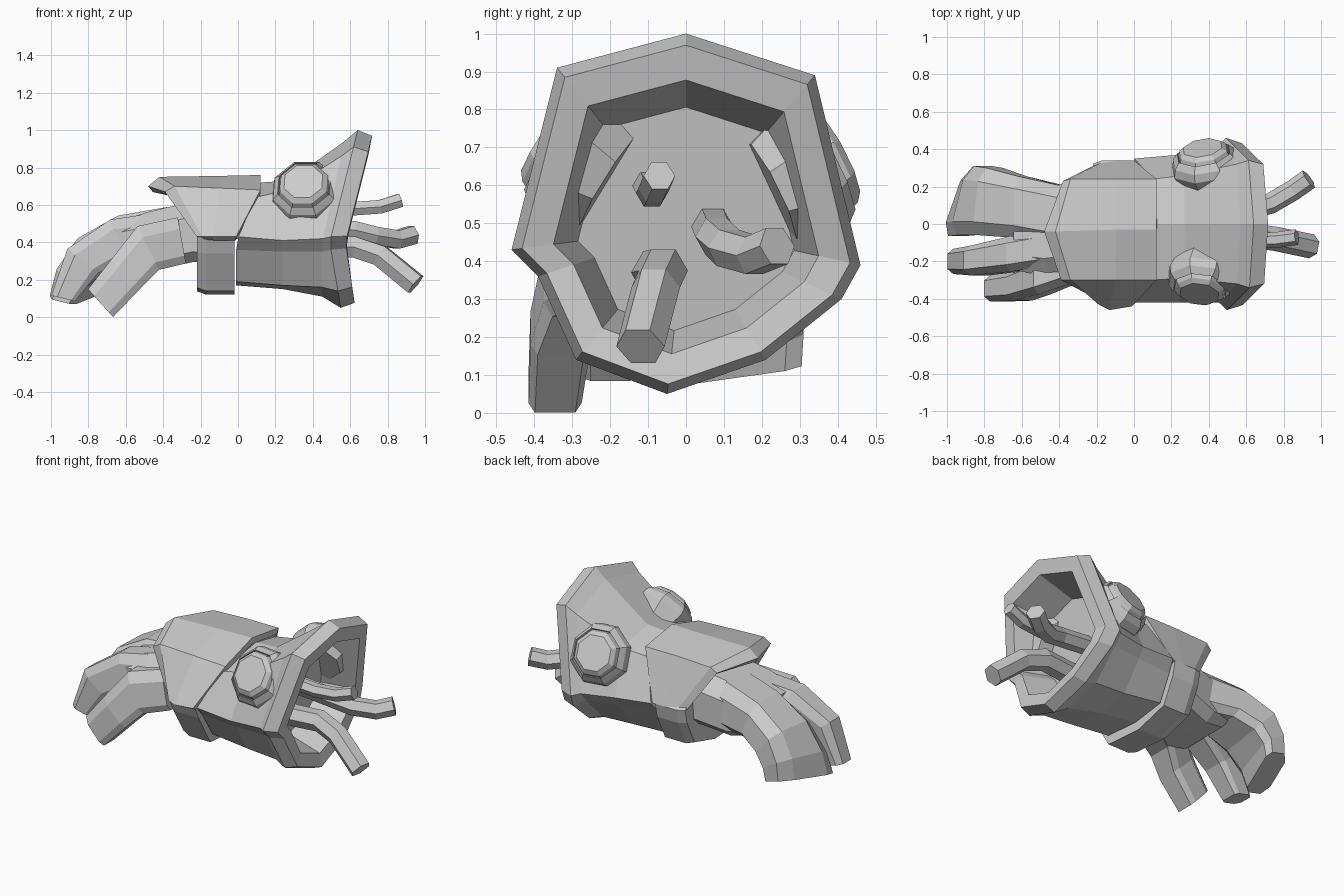
import bpy, bmesh
from math import sin, cos, pi, radians
from mathutils import Vector

if "Cube" in bpy.data.objects:
    bpy.data.objects.remove(bpy.data.objects["Cube"])


def make(name, verts, faces):
    me = bpy.data.meshes.new(name)
    bm = bmesh.new()
    vs = [bm.verts.new(v) for v in verts]
    for f in faces:
        bm.faces.new([vs[i] for i in f])
    bmesh.ops.recalc_face_normals(bm, faces=bm.faces)
    bm.to_mesh(me)
    bm.free()
    ob = bpy.data.objects.new(name, me)
    bpy.context.collection.objects.link(ob)
    return ob


def loft(name, rings):
    """Skin closed rings of equal point count and cap both ends."""
    n = len(rings[0])
    faces = [[i * n + j, i * n + (j + 1) % n, (i + 1) * n + (j + 1) % n, (i + 1) * n + j]
             for i in range(len(rings) - 1) for j in range(n)]
    faces.append(list(range(n)))
    faces.append([(len(rings) - 1) * n + j for j in range(n)])
    return make(name, [p for r in rings for p in r], faces)


def section(x0, k, pts, low=0):
    """Arm cross-section whose upper and lower halves lean along x."""
    return [(x0 + k * max(0, z - 0.4) + low * max(0, 0.4 - z), y, z) for y, z in pts]


def scaled(pts, s):
    return [(y * s, 0.49 + (z - 0.49) * s) for y, z in pts]


# Forearm sleeve with flared hollow cuff
wrist = [(0, .72), (.24, .66), (.35, .43), (.30, .36), (.22, .2), (0, .17),
         (-.24, .19), (-.35, .36), (-.42, .43), (-.30, .64)]
mid = [(0, .73), (.26, .68), (.37, .41), (.33, .35), (.20, .18), (-.02, .15),
       (-.25, .17), (-.36, .35), (-.42, .41), (-.29, .68)]
flare = [(0, .94), (.32, .84), (.42, .40), (.37, .34), (.20, .17), (-.04, .11),
         (-.26, .16), (-.36, .35), (-.42, .42), (-.32, .86)]
rim = [(0, 1.0), (.34, .89), (.46, .39), (.41, .30), (.21, .14), (-.05, .05),
       (-.29, .14), (-.39, .36), (-.46, .43), (-.34, .91)]
loft("flared_cuff", [
    section(-.01, .42, wrist), section(.24, .1, mid),
    section(.45, .22, flare), section(.49, .25, rim, .17),
    section(.575, .25, scaled(rim, .94), .15), section(.58, .25, scaled(rim, .76), .1),
    section(.38, .2, scaled(rim, .62))])

# Strap under the wrist
strap = [(0, .60), (.22, .56), (.34, .43), (.32, .34), (.24, .18), (.02, .12),
         (-.25, .14), (-.37, .34), (-.41, .43), (-.26, .56)]
loft("wrist_strap", [section(-.22, 0, scaled(strap, .95)), section(-.17, 0, strap),
                     section(-.02, 0, strap)])

# Hand guard plate over the back of the hand
rows = [
    [(-.22, -.39, .43), (-.39, -.30, .67), (-.48, -.04, .70), (-.38, .23, .68), (-.22, .31, .43)],
    [(-.19, -.43, .43), (-.34, -.30, .70), (-.42, -.04, .75), (-.34, .24, .71), (-.17, .33, .43)],
    [(-.13, -.46, .43), (-.10, -.30, .69), (-.10, -.03, .755), (-.10, .24, .72), (-.08, .34, .43)],
    [(-.01, -.44, .43), (.12, -.30, .68), (.12, -.03, .76), (.12, .24, .72), (.0, .34, .43)]]
guard = make("hand_guard", [p for r in rows for p in r],
             [[i * 5 + j, i * 5 + j + 1, i * 5 + j + 6, i * 5 + j + 5]
              for i in range(3) for j in range(4)])
if guard.data.polygons[5].normal.z < 0:
    guard.data.flip_normals()
sol = guard.modifiers.new("thickness", 'SOLIDIFY')
sol.thickness = 0.04
sol.offset = -1


def limb(name, stations):
    """Chamfered box sweep; station = x, y, z, width, height, pitch, skew."""
    rings = []
    for x, y, z, w, h, pitch, skew in stations:
        a = radians(pitch)
        ring = []
        for u, v in [(-.3, .5), (.3, .5), (.5, .25), (.5, -.33),
                     (.38, -.5), (-.38, -.5), (-.5, -.33), (-.5, .25)]:
            ring.append((x + skew * u * w - v * h * sin(a), y + u * w,
                         z + v * h * cos(a) + .4 * skew * u * w))
        rings.append(ring)
    return loft(name, rings)


# Palm and fingers curling down
limb("palm", [(-.02, 0, .44, .50, .32, 0, 0), (-.25, -.01, .455, .50, .32, 6, 0),
              (-.45, -.04, .41, .48, .31, 12, 0), (-.60, -.04, .40, .42, .24, 22, 0)])
limb("broad_fingers", [(-.36, .04, .45, .32, .28, 8, 0), (-.60, .09, .43, .33, .24, 20, 0),
                       (-.77, .12, .34, .36, .23, 42, .1), (-.86, .125, .22, .37, .19, 60, .25),
                       (-.89, .12, .11, .37, .16, 76, .35)])
limb("index_finger", [(-.42, -.12, .43, .20, .26, 10, 0), (-.64, -.16, .42, .19, .22, 24, 0),
                      (-.83, -.195, .30, .16, .21, 52, 0), (-.935, -.20, .10, .135, .13, 76, 0)])
limb("thumb", [(-.30, -.20, .41, .22, .25, 10, 0), (-.48, -.28, .37, .19, .26, 26, 0),
               (-.60, -.33, .23, .16, .22, 46, 0), (-.735, -.345, .075, .14, .20, 42, 0)])


# Stepped octagonal knobs on both sides of the cuff
def knob(name, base, axis):
    axis = Vector(axis).normalized()
    u = axis.cross(Vector((0, 0, 1))).normalized()
    v = u.cross(axis)
    rings = []
    for r, h in [(.15, -.06), (.19, .035), (.18, .08), (.15, .115), (.145, .10),
                 (.135, .13), (.11, .15)]:
        rings.append([Vector(base) + axis * h +
                      (u * cos((i + .5) * pi / 4) + v * sin((i + .5) * pi / 4)) * r for i in range(8)])
    loft(name, rings)


knob("front_knob", (.365, -.25, .645), (-.1, -.82, .52))
knob("back_knob", (.39, .275, .61), (-.15, .84, .42))


# Cables hanging out of the cuff
def cable(name, pts, r):
    pts = [Vector(p) for p in pts]
    rings = []
    for i, p in enumerate(pts):
        d = (pts[min(i + 1, len(pts) - 1)] - pts[max(i - 1, 0)]).normalized()
        u = d.cross(Vector((0, 0, 1))).normalized()
        v = u.cross(d)
        rings.append([p + (u * cos(k * pi / 3) + v * sin(k * pi / 3)) * r for k in range(6)])
    loft(name, rings)


cable("upper_cable", [(.40, -.10, .60), (.62, -.09, .58), (.76, -.085, .59), (.87, -.07, .625)], .042)
cable("middle_cable", [(.40, .07, .49), (.62, .08, .465), (.73, .11, .435), (.85, .18, .415), (.935, .24, .44)], .056)
cable("lower_cable", [(.40, -.08, .37), (.62, -.06, .375), (.76, -.08, .33), (.95, -.12, .175)], .065)
